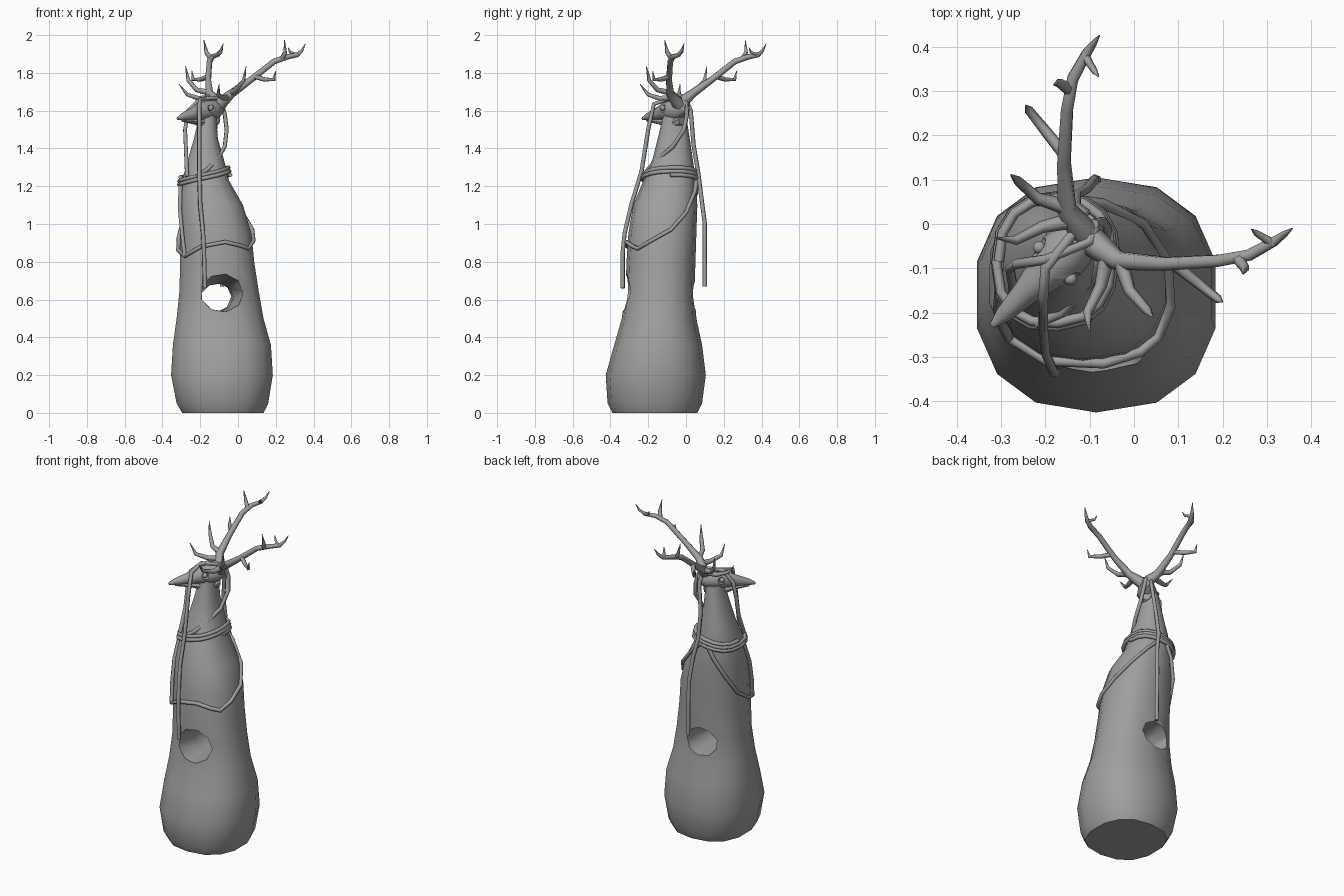
import bpy, bmesh, math
from mathutils import Vector

if "Cube" in bpy.data.objects:
    bpy.data.objects.remove(bpy.data.objects["Cube"])

grey = bpy.data.materials.new("stone grey")
grey.use_nodes = True
grey.diffuse_color = (0.35, 0.35, 0.35, 1)
grey.node_tree.nodes["Principled BSDF"].inputs["Base Color"].default_value = (0.35, 0.35, 0.35, 1)


def add_object(name, data):
    obj = bpy.data.objects.new(name, data)
    data.materials.append(grey)
    bpy.context.collection.objects.link(obj)
    return obj


def smooth(obj, angle):
    obj.data.shade_smooth()
    obj.data.set_sharp_from_angle(angle=math.radians(angle))


def loft(name, rings):
    """Skin a list of equal rings and cap both ends."""
    bm = bmesh.new()
    loops = [[bm.verts.new(p) for p in ring] for ring in rings]
    for low, high in zip(loops, loops[1:]):
        for i in range(len(low)):
            j = (i + 1) % len(low)
            bm.faces.new((low[i], low[j], high[j], high[i]))
    bm.faces.new(loops[0][::-1])
    bm.faces.new(loops[-1])
    bmesh.ops.recalc_face_normals(bm, faces=bm.faces)
    mesh = bpy.data.meshes.new(name)
    bm.to_mesh(mesh)
    bm.free()
    return add_object(name, mesh)


def tube(name, paths, radius, closed=False):
    """Each path is a list of (point, radius factor)."""
    curve = bpy.data.curves.new(name, 'CURVE')
    curve.dimensions = '3D'
    curve.bevel_depth = radius
    curve.bevel_resolution = 1
    curve.use_fill_caps = True
    for path in paths:
        spline = curve.splines.new('POLY')
        spline.points.add(len(path) - 1)
        spline.use_cyclic_u = closed
        for point, (co, factor) in zip(spline.points, path):
            point.co = (*co, 1)
            point.radius = factor
    return add_object(name, curve)


def cut(target, cutter):
    mod = target.modifiers.new("cut", 'BOOLEAN')
    mod.operation = 'DIFFERENCE'
    mod.solver = 'EXACT'
    mod.object = cutter
    bpy.context.view_layer.objects.active = target
    bpy.ops.object.modifier_apply(modifier=mod.name)
    bpy.data.objects.remove(cutter)


def squarish(angle, power):
    c, s = math.cos(angle), math.sin(angle)
    return math.copysign(abs(c) ** power, c), math.copysign(abs(s) ** power, s)


# Body sections: height, x range, y range
SECTIONS = [
    (0.0, -.30, .14, -.39, .06), (.05, -.33, .165, -.415, .085),
    (.2, -.36, .19, -.425, .105), (.36, -.35, .18, -.38, .085),
    (.5, -.33, .14, -.34, .055), (.64, -.315, .115, -.32, .045),
    (.8, -.31, .09, -.315, .05), (.95, -.31, .075, -.305, .055),
    (1.1, -.31, .03, -.28, .06), (1.23, -.298, -.045, -.225, .052),
    (1.35, -.265, -.075, -.175, .035), (1.45, -.235, -.105, -.15, .02),
    (1.58, -.205, -.115, -.12, .0)]


def skin(angle, z, gap=0.0):
    """Point on the body surface at an angle and height."""
    for a, b in zip(SECTIONS, SECTIONS[1:]):
        if z <= b[0]:
            break
    f = (z - a[0]) / (b[0] - a[0])
    x0, x1, y0, y1 = (p + (q - p) * f for p, q in zip(a[1:], b[1:]))
    c, s = squarish(angle, 0.84)
    return Vector(((x0 + x1) / 2 + c * ((x1 - x0) / 2 + gap),
                   (y0 + y1) / 2 + s * ((y1 - y0) / 2 + gap), z))


SIDES = 14
body = loft("body", [[skin(math.tau * (i + .5) / SIDES, row[0]) for i in range(SIDES)]
                     for row in SECTIONS])

# Tunnel through the body, wider at the front
hole = []
for y, x, z, rx, rz in [(-.5, -.075, .64, .14, .115), (-.3, -.085, .635, .113, .1),
                        (-.15, -.11, .61, .085, .075), (.03, -.135, .615, .1, .085),
                        (.2, -.15, .62, .13, .11)]:
    hole.append([(x + rx * math.cos(math.tau * i / 9), y, z + rz * math.sin(math.tau * i / 9))
                 for i in range(9)])
cut(body, loft("tunnel_cutter", hole))
smooth(body, 48)


# Head, built along an axis turned between front and right
def head_point(t, side, z):
    k = math.sqrt(0.5)
    return Vector((-.09 - t * k + side * k, -t * k - side * k, z))


def head_part(name, rows, sides=10):
    return loft(name, [[head_point(t, w * math.cos(math.tau * i / sides),
                                   z + h * math.sin(math.tau * i / sides))
                        for i in range(sides)] for t, w, z, h in rows])


skull = head_part("skull", [
    (-.01, .022, 1.615, .025), (.04, .05, 1.605, .052), (.1, .06, 1.6, .056),
    (.16, .045, 1.595, .048), (.22, .03, 1.582, .033), (.29, .019, 1.568, .019),
    (.325, .007, 1.558, .008)])
jaw = head_part("lower_jaw", [
    (.03, .025, 1.555, .03), (.07, .037, 1.535, .036), (.13, .033, 1.533, .03),
    (.2, .022, 1.543, .016), (.29, .009, 1.548, .007)], 8)


def ball(name, centre, radius):
    bm = bmesh.new()
    bmesh.ops.create_uvsphere(bm, u_segments=10, v_segments=6, radius=radius)
    bmesh.ops.translate(bm, verts=bm.verts, vec=centre)
    mesh = bpy.data.meshes.new(name)
    bm.to_mesh(mesh)
    bm.free()
    return add_object(name, mesh)


for label, side in (("left", 1), ("right", -1)):
    cut(skull, ball("socket_cutter", head_point(.125, side * .062, 1.615), .026))
    smooth(ball(label + "_eye", head_point(.125, side * .05, 1.615), .015), 60)
smooth(skull, 40)
smooth(jaw, 40)

# Antlers: one main beam with tines, mirrored across the head axis
BEAM = [((-.105, -.03, 1.62), 2.2), ((-.075, -.055, 1.655), 2), ((-.035, -.083, 1.69), 1.5),
        ((.07, -.09, 1.765), 1.1), ((.19, -.083, 1.86), 1), ((.26, -.07, 1.885), .95),
        ((.315, -.04, 1.895), .8), ((.34, -.022, 1.92), .5), ((.357, -.01, 1.955), .1)]
TINES = [
    [((-.06, -.07, 1.67), 1.2), ((-.075, -.14, 1.665), .9), ((-.105, -.2, 1.685), .7),
     ((-.1, -.244, 1.74), .1)],
    [((-.03, -.083, 1.695), 1.2), ((-.01, -.15, 1.71), .9), ((.03, -.195, 1.76), .7),
     ((.043, -.21, 1.835), .1)],
    [((.09, -.09, 1.78), .9), ((.14, -.13, 1.765), .8), ((.19, -.17, 1.765), .65),
     ((.2, -.176, 1.81), .1)],
    [((.235, -.078, 1.878), .9), ((.25, -.1, 1.91), .7), ((.246, -.113, 1.975), .1)],
    [((.315, -.045, 1.895), .7), ((.275, -.02, 1.91), .45), ((.265, -.012, 1.935), .1)]]


def mirrored(path):
    return [((y - .068, x + .068, z), r) for (x, y, z), r in path]


tube("left_antler", [BEAM] + TINES, .0155)
tube("right_antler", [mirrored(p) for p in [BEAM] + TINES], .0155)

# Ropes
ROPE = .0115


def rope(name, points):
    tube(name, [[(p, 1) for p in points]], ROPE)


def wrap(pairs, gap=.009):
    return [skin(math.radians(a), z, gap) for a, z in pairs]


# Coils around the neck, tilted up towards one side
coil = []
for i in range(41):
    a = math.tau * i / 16
    coil.append(skin(a, 1.23 + .0012 * i + .03 * math.cos(a), .012))
rope("neck_coil", coil)

# Swag hanging around the body, low at the front
rope("swag_rope", wrap([(85, 1.25), (60, 1.17), (35, 1.06), (10, .97), (-15, .91),
                        (-38, .87), (-55, .885), (-80, .905), (-110, .88), (-142, .83),
                        (-170, .86), (165, .93), (140, 1.05), (115, 1.16), (95, 1.24)]))
rope("side_rope", wrap([(-142, .83), (-150, .95), (-158, 1.08), (-165, 1.22)]))

# Loose ends and loops from the head
rope("front_hanging_rope", [
    (-.12, .0, 1.655), (-.16, -.05, 1.668), (-.2, -.1, 1.66), (-.205, -.17, 1.635),
    (-.205, -.2, 1.5), (-.205, -.235, 1.28), (-.2, -.29, 1.1), (-.185, -.325, .95),
    (-.18, -.335, .85), (-.175, -.335, .66)])
rope("back_hanging_rope", [
    (-.12, .0, 1.655), (-.11, .025, 1.6), (-.13, .04, 1.42), (-.13, .065, 1.27),
    (-.105, .08, 1.15), (-.09, .1, 1.0), (-.085, .1, .67)])
rope("brow_rope", [
    (-.085, .0, 1.63), (-.1, -.04, 1.668), (-.2, -.08, 1.662), (-.265, -.09, 1.6),
    (-.28, -.1, 1.5), (-.275, -.13, 1.38), (-.27, -.19, 1.25)])
rope("cheek_rope", [
    (-.09, .0, 1.65), (-.07, .005, 1.58), (-.06, -.01, 1.5), (-.07, -.07, 1.41),
    (-.105, -.14, 1.35), (-.16, -.2, 1.29), (-.22, -.225, 1.25)])
